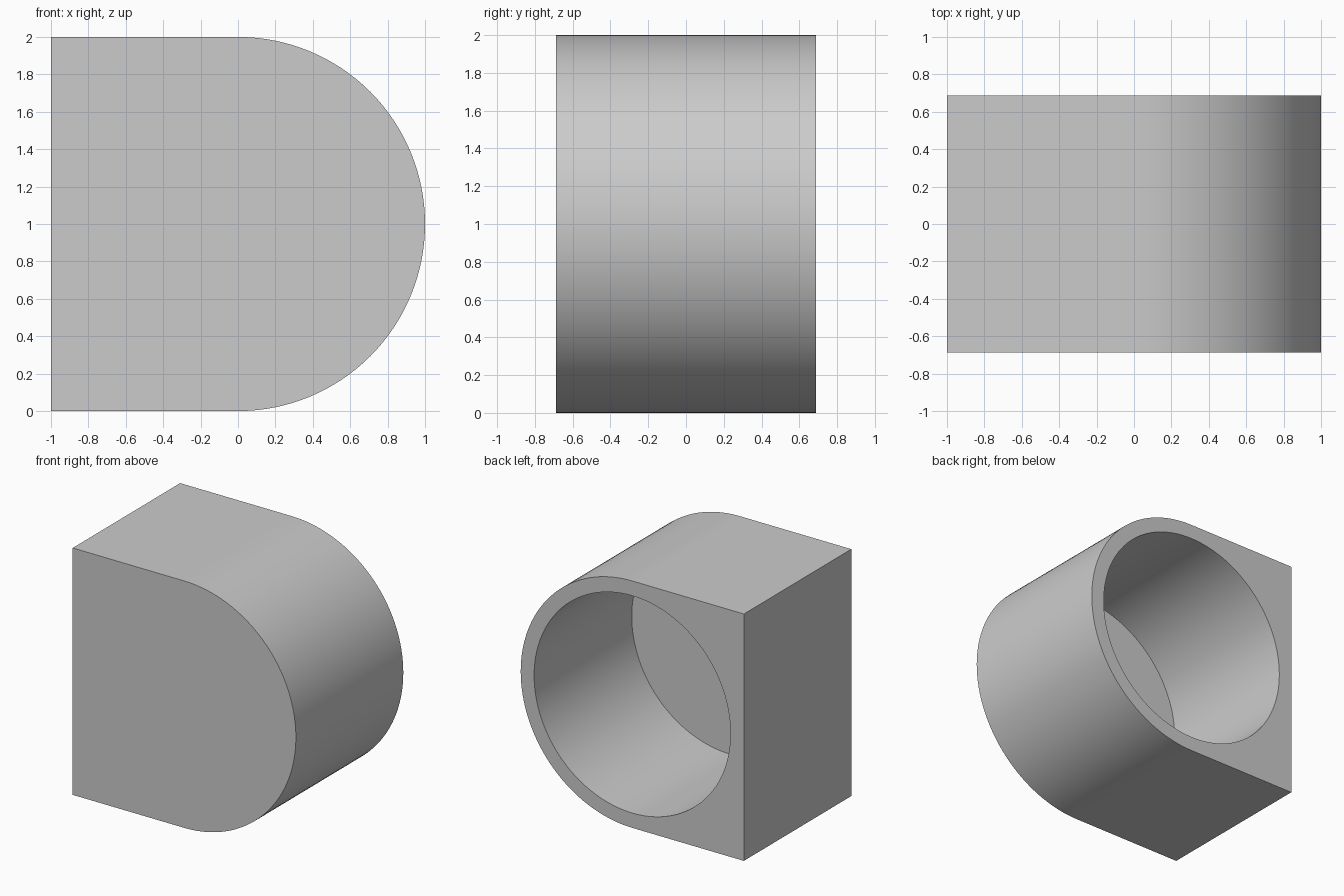
import bpy
import bmesh
from math import sin, cos, pi, radians

RADIUS = 1.0          # outer rounded end
BORE = 0.88           # blind hole radius
HALF_DEPTH = 0.6875
FLOOR = 0.125         # closed front wall thickness
SEGMENTS = 64         # steps along the half round

cube = bpy.data.objects.get("Cube")
if cube:
    bpy.data.objects.remove(cube, do_unlink=True)


def flat_material(name, value):
    mat = bpy.data.materials.new(name)
    mat.use_nodes = True
    colour = (value, value, value, 1)
    mat.diffuse_color = colour
    mat.node_tree.nodes["Principled BSDF"].inputs["Base Color"].default_value = colour
    return mat


def prism(name, profile, y_front, y_back):
    """Extrude an x-z outline along y."""
    bm = bmesh.new()
    face = bm.faces.new([bm.verts.new((x, y_front, z)) for x, z in profile])
    grown = bmesh.ops.extrude_face_region(bm, geom=[face], use_keep_orig=True)
    moved = [v for v in grown["geom"] if isinstance(v, bmesh.types.BMVert)]
    bmesh.ops.translate(bm, verts=moved, vec=(0, y_back - y_front, 0))
    bmesh.ops.recalc_face_normals(bm, faces=bm.faces)
    mesh = bpy.data.meshes.new(name)
    bm.to_mesh(mesh)
    bm.free()
    obj = bpy.data.objects.new(name, mesh)
    bpy.context.collection.objects.link(obj)
    return obj


def arc(radius, start, sweep, steps):
    angles = [start + sweep * i / steps for i in range(steps + 1)]
    return [(radius * cos(a), RADIUS + radius * sin(a)) for a in angles]


# Housing: square on one side, half round on the other
outline = [(-RADIUS, 2 * RADIUS), (-RADIUS, 0)] + arc(RADIUS, -pi / 2, pi, SEGMENTS)
housing = prism("housing", outline, -HALF_DEPTH, HALF_DEPTH)
housing.data.materials.append(flat_material("plain grey", 0.6))

# Round blind hole opening at the back
circle = arc(BORE, 0, 2 * pi, 2 * SEGMENTS)[:-1]
cutter = prism("bore_cutter", circle, -HALF_DEPTH + FLOOR, HALF_DEPTH + 0.2)
cutter.hide_render = True

bpy.ops.object.select_all(action="DESELECT")
housing.select_set(True)
bpy.context.view_layer.objects.active = housing
cut = housing.modifiers.new("bore", "BOOLEAN")
cut.operation = "DIFFERENCE"
cut.solver = "EXACT"
cut.object = cutter
bpy.ops.object.modifier_apply(modifier=cut.name)
bpy.data.objects.remove(cutter, do_unlink=True)

# Smooth the round walls, keep the planar sides flat
bpy.ops.object.shade_smooth_by_angle(angle=radians(30))
for poly in housing.data.polygons:
    if max(abs(c) for c in poly.normal) > 0.9999:
        poly.use_smooth = False
